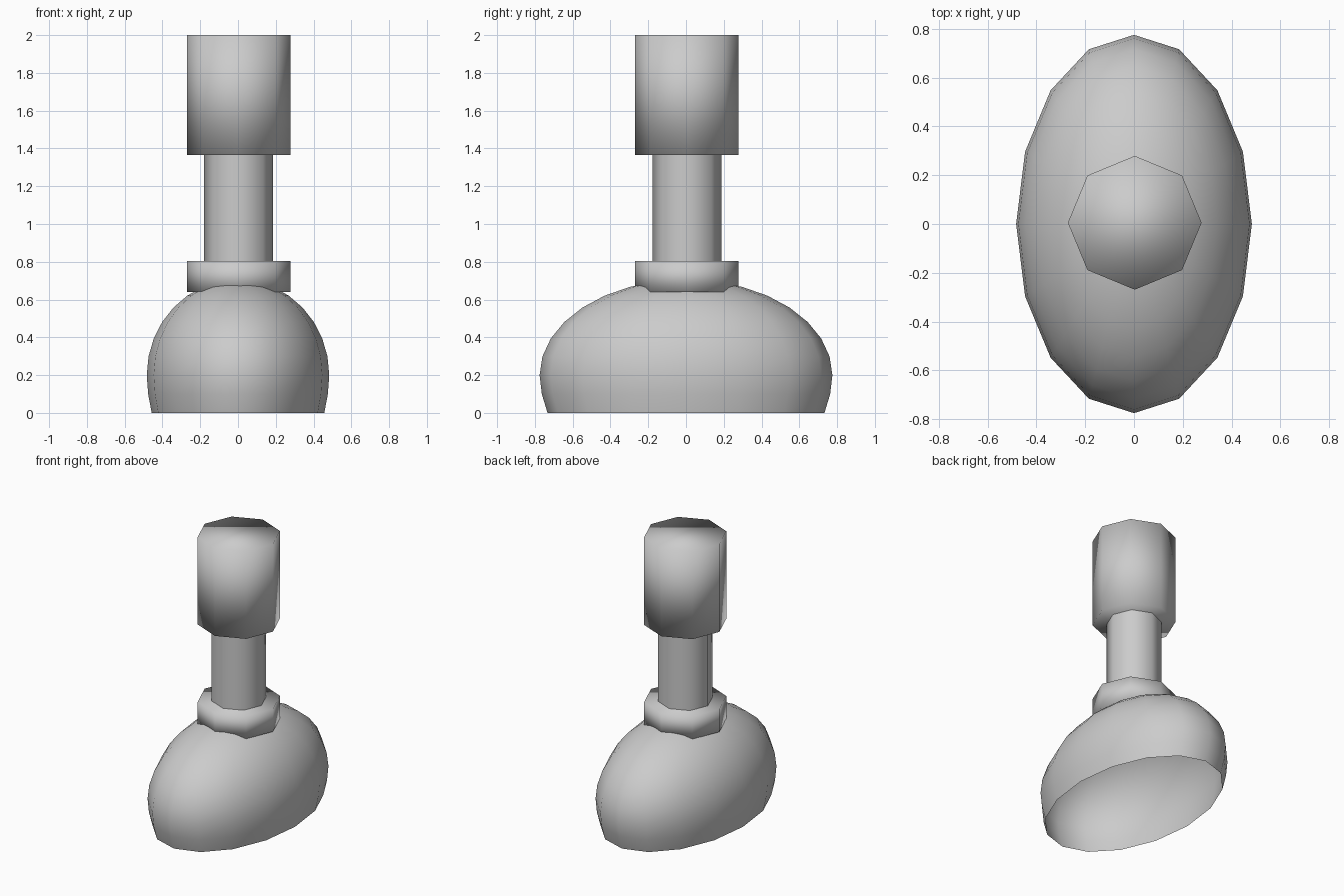
import bpy, bmesh, math

if "Cube" in bpy.data.objects:
    bpy.data.objects.remove(bpy.data.objects["Cube"])


def lathe(name, profile, sides, sx=1.0, sy=1.0, centre=(0, 0),
          bottom=True, top=True):
    """Smooth turned piece from a (radius, z) profile, scaled to an oval."""
    bm = bmesh.new()
    rings = []
    for r, z in profile:
        ring = []
        for i in range(sides):
            a = math.tau * i / sides
            ring.append(bm.verts.new((centre[0] + r * sx * math.cos(a),
                                      centre[1] + r * sy * math.sin(a), z)))
        rings.append(ring)
    for low, high in zip(rings, rings[1:]):
        for i in range(sides):
            j = (i + 1) % sides
            bm.faces.new((low[i], low[j], high[j], high[i]))
    if bottom:
        bm.faces.new(rings[0][::-1])
    if top:
        bm.faces.new(rings[-1])
    for f in bm.faces:
        f.smooth = True
    mesh = bpy.data.meshes.new(name)
    bm.to_mesh(mesh)
    bm.free()
    obj = bpy.data.objects.new(name, mesh)
    bpy.context.collection.objects.link(obj)
    return obj


# Oval domed base, hollow and open underneath, tucked in at the rim
dome = [(0.946, 0.0), (0.985, 0.1)]
for k in range(8):
    a = math.radians(11.25 * k)
    dome.append((math.cos(a), 0.2 + 0.506 * math.sin(a)))
dome.append((0.01, 0.706))
lathe("base", dome, 16, 0.483, 0.775, bottom=False)

# Octagonal collar, narrow stem and thick grip
C, R, S = (0.003, 0.005), 0.274, 0.182
lathe("collar", [(R, 0.64), (R, 0.805)], 8, centre=C)
lathe("stem", [(S, 0.8), (S, 1.37)], 8, centre=C, bottom=False, top=False)
lathe("grip", [(R, 1.365), (R, 2.0)], 8, centre=C)
